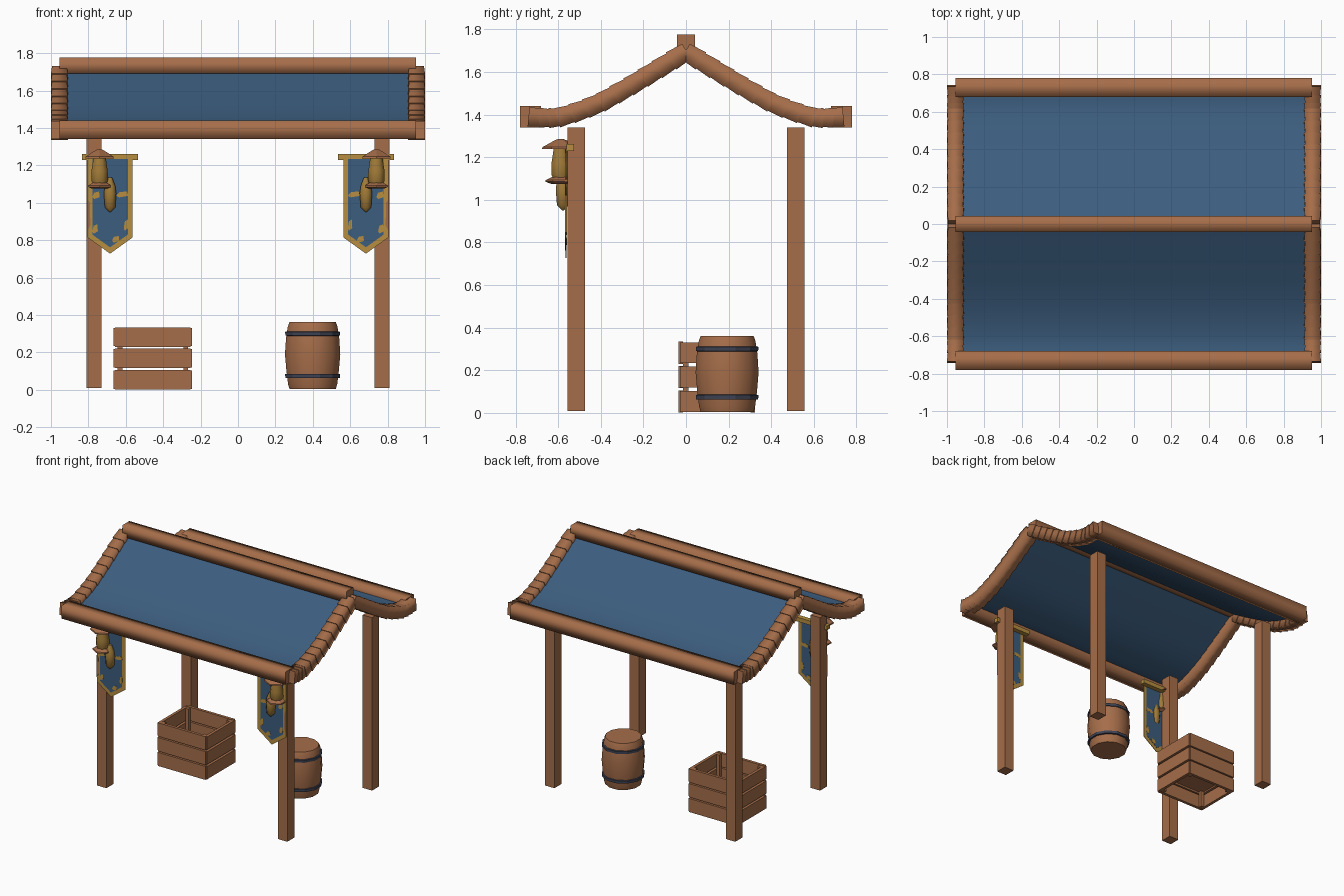
import bpy, bmesh, math
from mathutils import Vector

cube = bpy.data.objects.get("Cube")
if cube:
    bpy.data.objects.remove(cube, do_unlink=True)


def material(name, rgb):
    m = bpy.data.materials.new(name)
    m.use_nodes = True
    m.diffuse_color = (*rgb, 1)
    m.node_tree.nodes["Principled BSDF"].inputs["Base Color"].default_value = (*rgb, 1)
    return m


WOOD = material("warm wood", (0.38, 0.155, 0.068))
BLUE = material("blue cloth", (0.045, 0.11, 0.21))
GOLD = material("gold trim", (0.47, 0.27, 0.05))
BRASS = material("dark brass", (0.36, 0.2, 0.04))
IRON = material("dark iron", (0.05, 0.056, 0.088))


def finish(name, bm, mat):
    bmesh.ops.recalc_face_normals(bm, faces=bm.faces)
    mesh = bpy.data.meshes.new(name)
    bm.to_mesh(mesh)
    bm.free()
    mesh.materials.append(mat)
    ob = bpy.data.objects.new(name, mesh)
    bpy.context.collection.objects.link(ob)
    return ob


def add_box(bm, lo, hi):
    lo, hi = Vector(lo), Vector(hi)
    verts = bmesh.ops.create_cube(bm, size=1)["verts"]
    for v in verts:
        v.co = (lo + hi) / 2 + v.co * (hi - lo)


def box(name, lo, hi, mat, round_axis=None):
    bm = bmesh.new()
    add_box(bm, lo, hi)
    bm.normal_update()
    # soft shading around the long sides, flat ends
    if round_axis is not None:
        for f in bm.faces:
            f.smooth = abs(f.normal[round_axis]) < 0.5
    return finish(name, bm, mat)


def lathe(name, profile, centre, sides, mat, smooth=True):
    bm = bmesh.new()
    rings = []
    for r, z in profile:
        rings.append([bm.verts.new((centre[0] + r * math.cos(a), centre[1] + r * math.sin(a), z))
                      for a in (2 * math.pi * (i + 0.5) / sides for i in range(sides))])
    for a, b in zip(rings, rings[1:]):
        for i in range(sides):
            j = (i + 1) % sides
            bm.faces.new((a[i], a[j], b[j], b[i])).smooth = smooth
    bm.faces.new(rings[0])
    bm.faces.new(rings[-1])
    return finish(name, bm, mat)


def plate(name, outline, y, thick, mat):
    bm = bmesh.new()
    face = bm.faces.new([bm.verts.new((x, y - thick / 2, z)) for x, z in outline])
    out = bmesh.ops.extrude_face_region(bm, geom=[face])["geom"]
    for v in out:
        if isinstance(v, bmesh.types.BMVert):
            v.co.y += thick
    return finish(name, bm, mat)


# Posts and long roof beams
for sx in (-1, 1):
    for sy in (-1, 1):
        name = ("front" if sy < 0 else "back") + ("_left" if sx > 0 else "_right") + "_post"
        box(name, (sx * 0.77 - 0.04, sy * 0.515 - 0.042, 0.01),
            (sx * 0.77 + 0.04, sy * 0.515 + 0.042, 1.34), WOOD)
for name, y, z, h in (("front_eave_beam", -0.73, 1.39, 0.05), ("back_eave_beam", 0.73, 1.39, 0.05),
                      ("ridge_beam", 0, 1.733, 0.043)):
    box(name, (-0.955, y - h, z - h), (0.952, y + h, z + h), WOOD, 0)

# Sagging roof line, from eave to ridge
LINE = [(0.735, 1.39), (0.66, 1.383), (0.6, 1.386), (0.5, 1.415), (0.4, 1.457),
        (0.3, 1.512), (0.2, 1.572), (0.1, 1.633), (0.0, 1.695)]


def roof_point(t):
    f = min(t, 0.9999) * (len(LINE) - 1)
    i = int(f)
    return Vector(LINE[i]).lerp(Vector(LINE[i + 1]), f - i)


bm = bmesh.new()
rows = []
for y, z in [(-y, z) for y, z in LINE] + LINE[-2::-1]:
    rows.append([bm.verts.new((x, y, z + 0.01)) for x in (-0.93, 0.93)])
for a, b in zip(rows, rows[1:]):
    bm.faces.new((a[0], a[1], b[1], b[0])).smooth = True
roof = finish("roof_cloth", bm, BLUE)
# keep the crease under the ridge sharp
for e in roof.data.edges:
    if all(abs(roof.data.vertices[i].co.y) < 0.001 for i in e.vertices):
        e.use_edge_sharp = True

# Gable edges made of short overlapping wooden segments
SEGMENTS = 12
for sx in (-1, 1):
    bm = bmesh.new()
    for sy in (-1, 1):
        for k in range(SEGMENTS):
            p, q = roof_point(k / SEGMENTS), roof_point((k + 1) / SEGMENTS)
            along = (q - p).normalized()
            side = Vector((-along.y, along.x))
            ends = []
            for c, h in ((p - along * 0.004, 0.047), (q + along * 0.004, 0.041)):
                ends.append([bm.verts.new((sx * 0.955 + u * h * 0.96, sy * (c + side * h * v).x,
                                           (c + side * h * v).y))
                             for u, v in ((-1, -1), (1, -1), (1, 1), (-1, 1))])
            a, b = ends
            for i in range(4):
                j = (i + 1) % 4
                bm.faces.new((a[i], a[j], b[j], b[i])).smooth = True
            bm.faces.new(a)
            bm.faces.new(b)
    finish("left_gable_edge" if sx > 0 else "right_gable_edge", bm, WOOD)

# Banners with rods and lanterns on the front posts
for sx in (-1, 1):
    tag = "left_" if sx > 0 else "right_"
    mid = sx * 0.684
    rod = sorted((sx * 0.535, sx * 0.833))
    box(tag + "banner_rod", (rod[0], -0.562, 1.23), (rod[1], -0.525, 1.262), GOLD)

    def shield(half, top, shoulder, tip):
        return [(mid - half, top), (mid + half, top), (mid + half, shoulder),
                (mid, tip), (mid - half, shoulder)]

    plate(tag + "banner_border", shield(0.121, 1.24, 0.815, 0.728), -0.564, 0.004, GOLD)
    plate(tag + "banner_cloth", shield(0.095, 1.235, 0.83, 0.762), -0.564, 0.007, BLUE)
    # worn gold decoration on the cloth, towards the middle of the stall
    for n, (x, z, w, h) in enumerate(((-0.065, 1.045, 0.032, 0.016), (0.075, 1.04, 0.02, 0.02),
                                      (-0.03, 0.805, 0.02, 0.018), (0.08, 0.86, 0.015, 0.025),
                                      (-0.085, 0.88, 0.012, 0.03))):
        c = mid + sx * x
        plate(f"{tag}banner_patch_{n + 1}",
              [(c - w, z - h / 2), (c - w / 2, z - h), (c + w, z - h / 2),
               (c + w * 0.8, z + h), (c - w / 2, z + h * 0.7)], -0.564, 0.009, GOLD)
    plate(tag + "banner_worn_edge",
          [(mid + sx * x, z) for x, z in ((0.105, 0.88), (0.121, 0.85), (0.121, 1.02), (0.108, 1.0))],
          -0.564, 0.009, WOOD)

    # Lantern: body, roof, lower brim and the hanging drop
    c = (sx * 0.74, -0.588)
    lathe(tag + "lantern_body", [(0.03, 1.08), (0.048, 1.12), (0.047, 1.17), (0.034, 1.25)],
          c, 8, BRASS)
    lathe(tag + "lantern_roof", [(0.088, 1.238), (0.086, 1.247), (0.03, 1.278), (0.012, 1.286)],
          c, 6, WOOD, False)
    lathe(tag + "lantern_brim", [(0.045, 1.075), (0.072, 1.085), (0.07, 1.093), (0.04, 1.108)],
          c, 6, WOOD, False)
    lathe(tag + "lantern_drop", [(0.004, 0.95), (0.03, 0.975), (0.036, 1.05), (0.03, 1.09), (0.012, 1.135)],
          (mid, -0.578), 8, BRASS)

# Open slatted crate with a raised floor
X0, X1, Y0, Y1, T = -0.665, -0.245, -0.035, 0.325, 0.022
for k in range(3):
    z0 = 0.002 + k * 0.114
    bm = bmesh.new()
    for y in (Y0, Y1 - T):
        add_box(bm, (X0 + 0.008, y, z0), (X1 - 0.008, y + T, z0 + 0.104))
    for x in (X0, X1 - T):
        add_box(bm, (x, Y0 + 0.006, z0 + 0.003), (x + T, Y1 - 0.006, z0 + 0.101))
    finish(f"crate_slats_{k + 1}", bm, WOOD)
box("crate_floor", (X0 + T, Y0 + T, 0.13), (X1 - T, Y1 - T, 0.145), WOOD)
bm = bmesh.new()
for x in (X0 + T, X1 - T - 0.025):
    for y in (Y0 + T, Y1 - T - 0.025):
        add_box(bm, (x, y, 0.005), (x + 0.025, y + 0.025, 0.33))
finish("crate_corner_posts", bm, WOOD)

# Barrel with two iron hoops
CENTRE = (0.399, 0.193)
barrel = lathe("barrel", [(0.128, 0.004), (0.136, 0.03), (0.145, 0.1), (0.153, 0.19),
                          (0.147, 0.28), (0.137, 0.34), (0.128, 0.362)], CENTRE, 12, WOOD)
for name, z in (("lower_hoop", 0.074), ("upper_hoop", 0.3)):
    lathe(name, [(0.13, z - 0.014), (0.151, z - 0.01), (0.152, z + 0.01), (0.13, z + 0.014)],
          CENTRE, 12, IRON, False)
